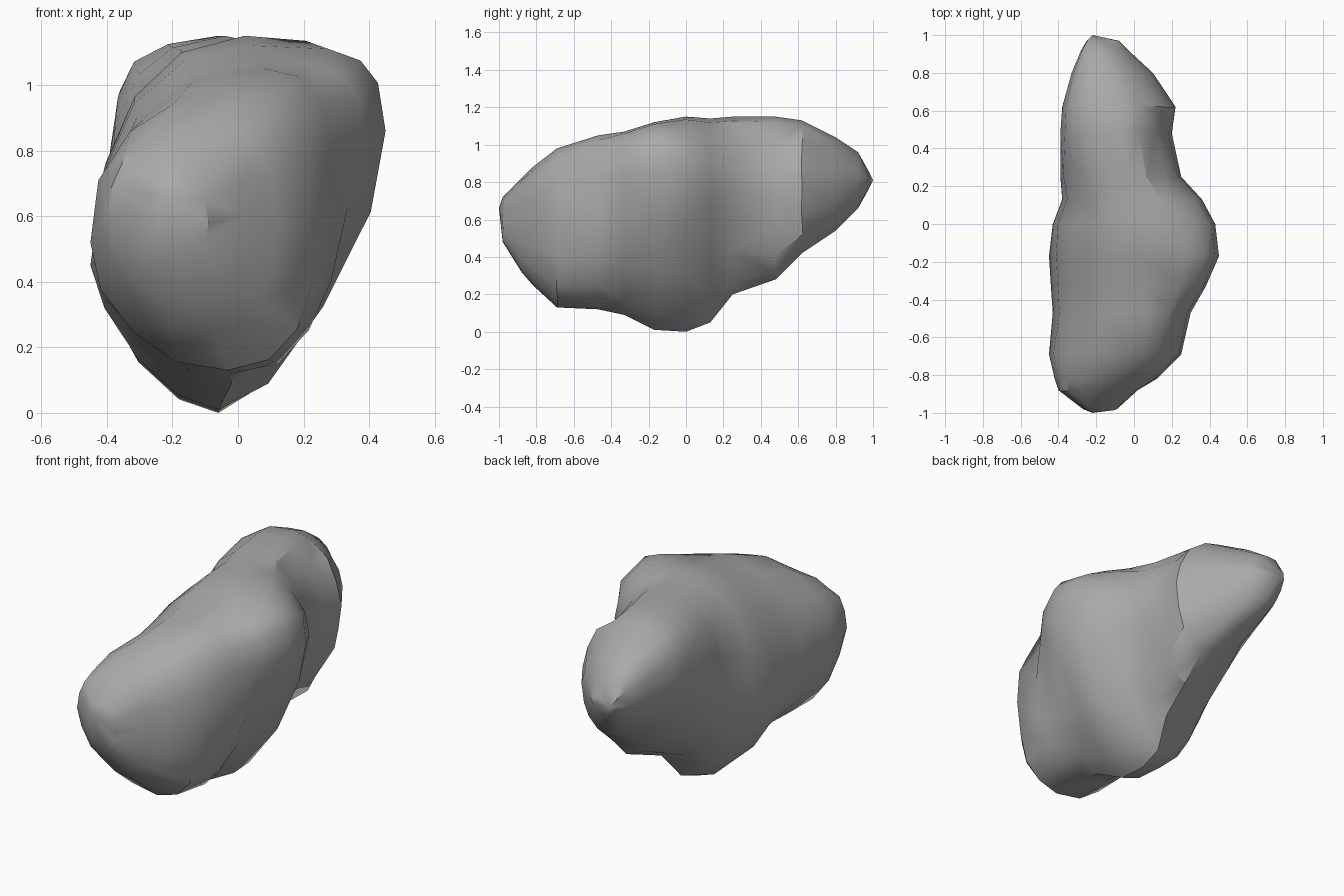
import bpy, bmesh, math, random
from mathutils import Vector

random.seed(4)
if "Cube" in bpy.data.objects:
    bpy.data.objects.remove(bpy.data.objects["Cube"], do_unlink=True)

# Plain grey stone
stone = bpy.data.materials.new("grey stone")
stone.use_nodes = True
grey = (0.4, 0.4, 0.4, 1)
stone.diffuse_color = grey
stone.node_tree.nodes["Principled BSDF"].inputs["Base Color"].default_value = grey

# Cross-sections from front to back, in hundredths:
# y, left x z, top x z, right x z, bottom x z
SECTIONS = [
    (-98, -27, 62, -22, 72, -9, 58, -17, 48),
    (-88, -40, 60, -20, 82, 2, 60, -14, 32),
    (-82, -42, 58, -12, 88, 12, 58, -8, 25),
    (-69, -45, 52, -2, 98, 25, 60, -3, 13),
    (-47, -43, 48, 8, 105, 30, 62, -2, 12),
    (-33, -44, 46, 6, 107, 38, 84, -2, 9),
    (-17, -45, 45, 4, 112, 45, 86, -6, 1),
    (0, -43, 47, 2, 115, 43, 86, -6, 0),
    (13, -38, 54, 0, 114, 36, 84, -6, 5),
    (25, -39, 66, -4, 115, 25, 77, -2, 20),
    (48, -39, 80, -6, 115, 20, 74, 4, 28),
    (62, -38, 84, -8, 113, 22, 78, 4, 42),
    (80, -33, 84, -14, 104, 10, 79, -6, 54),
    (92, -28, 83, -18, 96, -3, 80, -15, 66),
    (97, -25, 82, -20, 87, -8, 81, -18, 75),
]

# Roundness of each quarter: upper left, upper right, lower left, lower right
FRONT_LOBE = (0.9, 0.75, 1.05, 0.88)
SIDE_BUMP = (0.92, 0.6, 1.28, 1.3)
BUMP_BACK = (0.9, 0.85, 1.15, 1.35)
HOLLOW = (0.8, 1.0, 1.0, 1.6)
TAIL = (0.76, 1.12, 1.2, 0.95)


def roundness(y):
    zones = ((-0.4, FRONT_LOBE), (-0.1, SIDE_BUMP), (0.1, BUMP_BACK), (0.3, HOLLOW))
    return next((zone for end, zone in zones if y < end), TAIL)


def section_ring(row, sides=16):
    """Join four extreme points with rounded quarter arcs."""
    y, lx, lz, tx, tz, rx, rz, bx, bz = [n / 100 for n in row]
    points = []
    for i in range(sides):
        a = math.tau * i / sides
        c, s = math.cos(a), math.sin(a)
        side_x, side_z = (rx, rz) if c >= 0 else (lx, lz)
        mid_x, end_z = (tx, tz) if s >= 0 else (bx, bz)
        p = roundness(y)[(c >= 0) + 2 * (s < 0)]
        x = mid_x + (side_x - mid_x) * abs(c) ** p
        z = side_z + (end_z - side_z) * abs(s) ** p
        # Small uneven chips between the extreme points
        chip = 0 if i % 4 == 0 else 0.006
        points.append(Vector((x, y, z)) + Vector(
            [random.uniform(-chip, chip) for axis in range(3)]))
    return points


# Loft the body through the sections and close it with a tip at each end
bm = bmesh.new()
rings = [[bm.verts.new(p) for p in section_ring(row)] for row in SECTIONS]
for lower, upper in zip(rings, rings[1:]):
    for i in range(len(lower)):
        j = (i + 1) % len(lower)
        bm.faces.new((lower[i], lower[j], upper[j], upper[i]))
for ring, tip in ((rings[0], (-0.22, -1, 0.66)), (rings[-1], (-0.22, 1, 0.81))):
    point = bm.verts.new(tip)
    for i in range(len(ring)):
        bm.faces.new((ring[i], ring[(i + 1) % len(ring)], point))
bmesh.ops.triangulate(bm, faces=[f for f in bm.faces if len(f.verts) > 3])
bmesh.ops.recalc_face_normals(bm, faces=bm.faces)

mesh = bpy.data.meshes.new("asteroid_rock")
bm.to_mesh(mesh)
bm.free()
mesh.materials.append(stone)
rock = bpy.data.objects.new("asteroid_rock", mesh)
bpy.context.collection.objects.link(rock)

# Soft shading with crisp broken edges
bpy.ops.object.select_all(action="DESELECT")
rock.select_set(True)
bpy.context.view_layer.objects.active = rock
bpy.ops.object.shade_smooth_by_angle(angle=math.radians(35))
